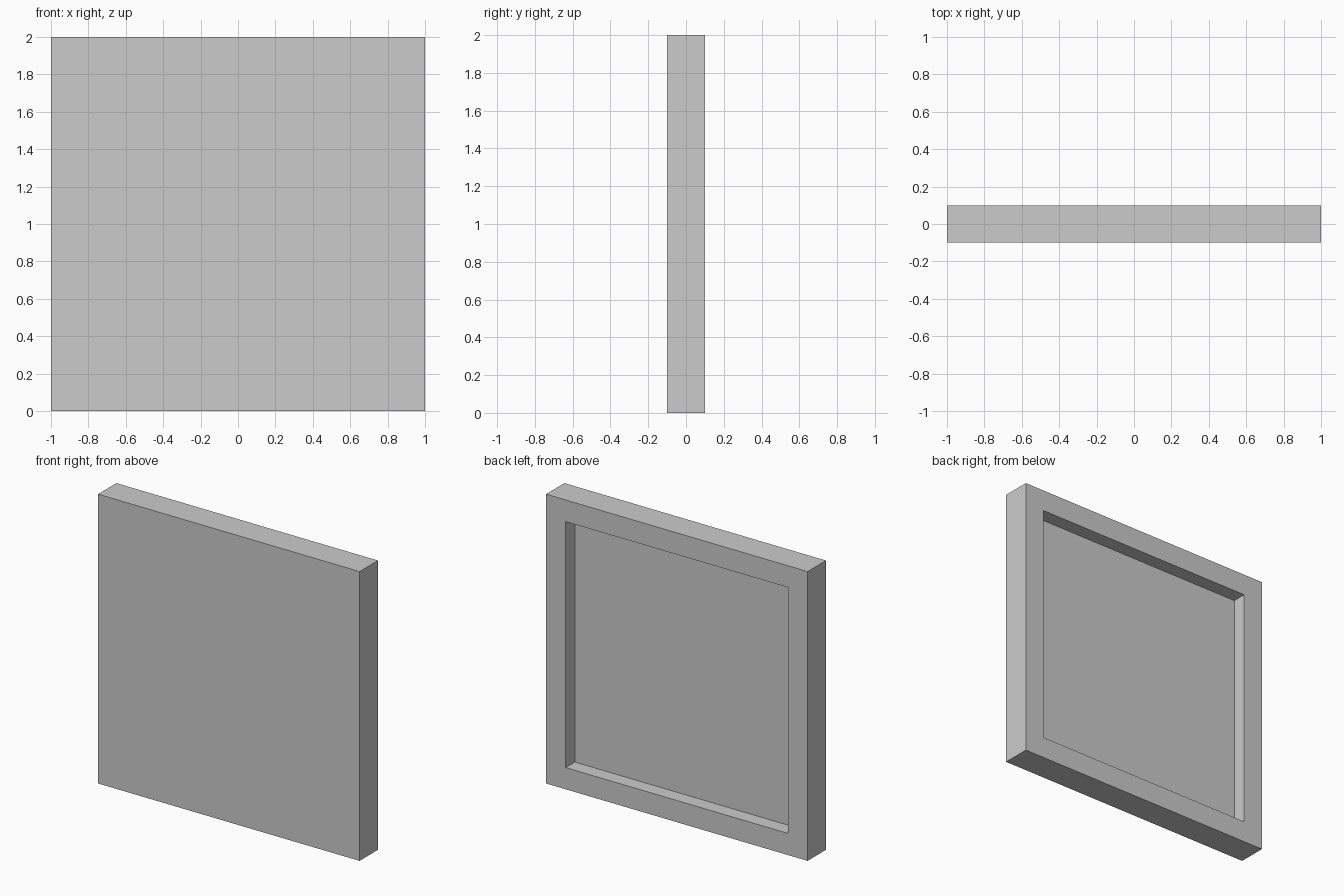
import bpy, bmesh
from mathutils import Vector, Matrix

if "Cube" in bpy.data.objects:
    bpy.data.objects.remove(bpy.data.objects["Cube"])

SIZE, THICK = 2.0, 0.2       # square panel, front face at -y
BORDER, DEPTH = 0.15, 0.1    # rim width and recess depth on the back

# Solid slab standing on z = 0
bm = bmesh.new()
bmesh.ops.create_cube(bm, size=1.0, matrix=Matrix.Translation((0, 0, SIZE / 2))
                      @ Matrix.Diagonal((SIZE, THICK, SIZE, 1)))
bm.normal_update()

# Rim and straight-walled recess on the back face
back = max(bm.faces, key=lambda f: f.calc_center_median().y)
bmesh.ops.inset_region(bm, faces=[back], thickness=BORDER, use_even_offset=True)
floor = bmesh.ops.extrude_discrete_faces(bm, faces=[back])["faces"][0]
bmesh.ops.translate(bm, verts=floor.verts, vec=Vector((0, -DEPTH, 0)))
bmesh.ops.recalc_face_normals(bm, faces=bm.faces)

mesh = bpy.data.meshes.new("recessed_panel")
bm.to_mesh(mesh)
bm.free()
panel = bpy.data.objects.new("recessed_panel", mesh)
bpy.context.collection.objects.link(panel)
